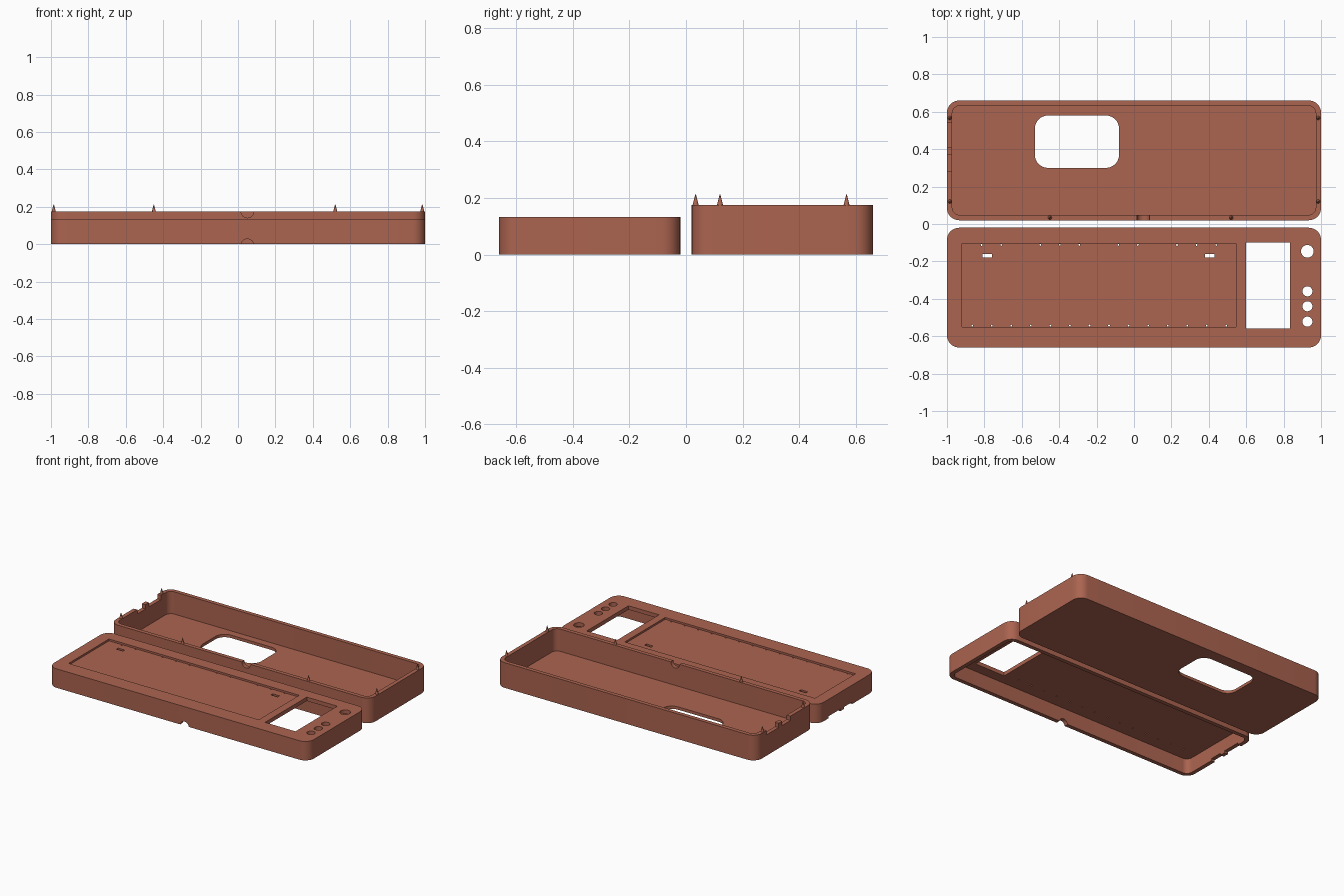
import bpy, bmesh, math

if "Cube" in bpy.data.objects:
    bpy.data.objects.remove(bpy.data.objects["Cube"])

mat = bpy.data.materials.new("terracotta")
mat.diffuse_color = (0.41, 0.127, 0.08, 1)
mat.use_nodes = True
mat.node_tree.nodes["Principled BSDF"].inputs["Base Color"].default_value = mat.diffuse_color


def prism(name, pts, z0, z1):
    """Extrude a closed outline from z0 to z1."""
    bm = bmesh.new()
    f = bm.faces.new([bm.verts.new((x, y, z0)) for x, y in pts])
    r = bmesh.ops.extrude_face_region(bm, geom=[f])
    for v in r["geom"]:
        if isinstance(v, bmesh.types.BMVert):
            v.co.z = z1
    bmesh.ops.recalc_face_normals(bm, faces=bm.faces)
    me = bpy.data.meshes.new(name)
    bm.to_mesh(me)
    bm.free()
    me.materials.append(mat)
    ob = bpy.data.objects.new(name, me)
    bpy.context.collection.objects.link(ob)
    return ob


def rounded(x0, x1, y0, y1, r, n=8):
    pts = []
    for k, (cx, cy) in enumerate([(x1 - r, y1 - r), (x0 + r, y1 - r), (x0 + r, y0 + r), (x1 - r, y0 + r)]):
        for i in range(n + 1):
            a = math.pi / 2 * (k + i / n)
            pts.append((cx + r * math.cos(a), cy + r * math.sin(a)))
    return pts


def rect(x0, x1, y0, y1):
    return [(x0, y0), (x1, y0), (x1, y1), (x0, y1)]


def circle(x, y, r, n=24):
    return [(x + r * math.cos(2 * math.pi * i / n), y + r * math.sin(2 * math.pi * i / n)) for i in range(n)]


def cut(ob, pts, z0, z1):
    subtract(ob, prism("cutter", pts, z0, z1))


def subtract(ob, c):
    c.hide_render = True
    m = ob.modifiers.new("cut", 'BOOLEAN')
    m.operation, m.solver, m.object = 'DIFFERENCE', 'EXACT', c
    bpy.context.view_layer.objects.active = ob
    bpy.ops.object.modifier_apply(modifier=m.name)
    bpy.data.objects.remove(c)


def cable_notch(ob, y, z):
    """Round cable opening through a front wall."""
    c = prism("cutter", circle(0, 0, 0.034), -0.025, 0.06)
    c.rotation_euler = (-math.pi / 2, 0, 0)
    c.location = (0.05, y, z)
    bpy.context.view_layer.update()
    subtract(ob, c)


def smooth(ob):
    bpy.ops.object.select_all(action='DESELECT')
    ob.select_set(True)
    bpy.context.view_layer.objects.active = ob
    bpy.ops.object.shade_smooth_by_angle(angle=math.radians(30))


W = 0.028
# Open tray
tray = prism("tray", rounded(-1, 1, 0.02, 0.66, 0.065), 0, 0.175)
cut(tray, rounded(-1 + W, 1 - W, 0.02 + W, 0.66 - W, 0.04), 0.02, 0.3)
cut(tray, rounded(-0.53, -0.08, 0.30, 0.58, 0.07), -0.1, 0.1)
cable_notch(tray, 0.02, 0.175)
for y0, y1 in [(0.28, 0.37), (0.41, 0.54)]:          # side ports
    cut(tray, rect(-1.05, -0.95, y0, y1), 0.145, 0.3)
smooth(tray)

# Locating pins on the tray rim
for x, y in [(-0.985, 0.12), (-0.985, 0.567), (0.985, 0.12), (0.985, 0.567), (-0.45, 0.034), (0.52, 0.034)]:
    bpy.ops.mesh.primitive_cone_add(vertices=16, radius1=0.011, radius2=0.001, depth=0.04, location=(x, y, 0.193))
    pin = bpy.context.object
    pin.name = "rim_pin"
    pin.data.materials.append(mat)
    smooth(pin)

# Lid, open underneath
lid = prism("lid", rounded(-1, 1, -0.66, -0.02, 0.065), 0, 0.132)
cut(lid, rounded(-1 + W, 1 - W, -0.66 + W, -0.02 - W, 0.04), -0.1, 0.105)
cut(lid, rect(-0.92, 0.545, -0.55, -0.105), 0.119, 0.2)   # panel recess
cut(lid, rect(0.60, 0.835, -0.56, -0.10), 0.05, 0.2)      # window
cut(lid, circle(0.927, -0.146, 0.034), 0.05, 0.2)         # large knob hole
for y in (-0.36, -0.44, -0.522):                          # button holes
    cut(lid, circle(0.927, y, 0.027), 0.05, 0.2)
for x in (-0.785, 0.405):                                 # strap slots
    cut(lid, rect(x - 0.026, x + 0.026, -0.18, -0.16), 0.05, 0.2)
# Pin holes along the recess edges
for i in (0, 1, 3, 4, 5, 7, 8, 10, 11, 12):
    cut(lid, circle(-0.815 + 0.1045 * i, -0.112, 0.005, 8), 0.05, 0.2)
for i in range(14):
    cut(lid, circle(-0.865 + 0.1045 * i, -0.543, 0.005, 8), 0.05, 0.2)
cable_notch(lid, -0.66, -0.006)
for y0, y1 in [(-0.40, -0.31), (-0.27, -0.14)]:           # side ports
    cut(lid, rect(-1.05, -0.95, y0, y1), -0.1, 0.014)
smooth(lid)
